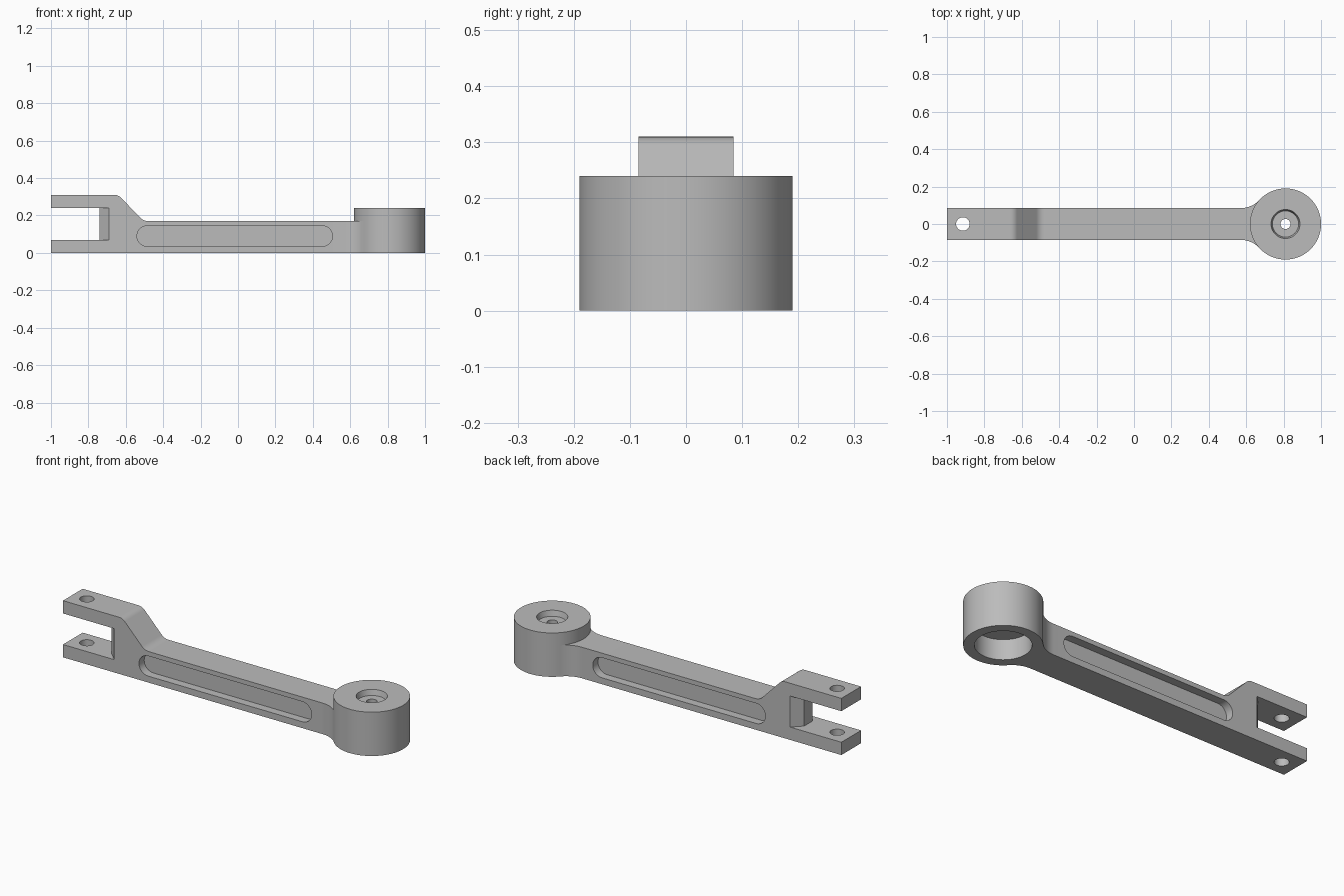
import bpy, bmesh, math
from mathutils import Vector

if "Cube" in bpy.data.objects:
    bpy.data.objects.remove(bpy.data.objects["Cube"])

metal = bpy.data.materials.new("grey_metal")
metal.diffuse_color = (0.5, 0.5, 0.5, 1)
metal.use_nodes = True
metal.node_tree.nodes["Principled BSDF"].inputs["Base Color"].default_value = metal.diffuse_color


def rounded(points, steps=8):
    """Outline from (u, v, fillet radius) corners."""
    out = []
    n = len(points)
    for i, (u, v, r) in enumerate(points):
        p = Vector((u, v))
        if r == 0:
            out.append(p)
            continue
        a = (Vector(points[i - 1][:2]) - p).normalized()
        b = (Vector(points[(i + 1) % n][:2]) - p).normalized()
        half = a.angle(b) / 2
        c = p + (a + b).normalized() * (r / math.sin(half))
        s = p + a * (r / math.tan(half)) - c
        e = p + b * (r / math.tan(half)) - c
        sweep = s.angle_signed(e)
        for k in range(steps + 1):
            t = -sweep * k / steps
            out.append(c + Vector((s.x * math.cos(t) - s.y * math.sin(t),
                                   s.x * math.sin(t) + s.y * math.cos(t))))
    return out


def prism(name, outline, lo, hi, axis="z"):
    """Extrude an outline along z (outline in xy) or along y (outline in xz)."""
    bm = bmesh.new()
    place = (lambda p, d: (p[0], p[1], d)) if axis == "z" else (lambda p, d: (p[0], d, p[1]))
    a = [bm.verts.new(place(p, lo)) for p in outline]
    b = [bm.verts.new(place(p, hi)) for p in outline]
    bm.faces.new(a)
    bm.faces.new(b)
    for i in range(len(a)):
        j = (i + 1) % len(a)
        bm.faces.new((a[i], a[j], b[j], b[i]))
    bmesh.ops.recalc_face_normals(bm, faces=bm.faces)
    me = bpy.data.meshes.new(name)
    bm.to_mesh(me)
    bm.free()
    me.materials.append(metal)
    ob = bpy.data.objects.new(name, me)
    bpy.context.collection.objects.link(ob)
    return ob


def cylinder(name, x, r0, r1, lo, hi, n=64):
    ob = prism(name, [(x + r0 * math.cos(2 * math.pi * i / n),
                       r0 * math.sin(2 * math.pi * i / n)) for i in range(n)], lo, hi)
    for v in ob.data.vertices:
        if v.co.z == ob.data.vertices[n].co.z:
            v.co.x = x + (v.co.x - x) * r1 / r0
            v.co.y *= r1 / r0
    return ob


def combine(target, tool, operation):
    mod = target.modifiers.new("bool", "BOOLEAN")
    mod.operation, mod.solver, mod.object = operation, "EXACT", tool
    bpy.context.view_layer.objects.active = target
    bpy.ops.object.modifier_apply(modifier=mod.name)
    bpy.data.objects.remove(tool)


W, HUB_X, HUB_R, ARM_H = 0.085, 0.81, 0.19, 0.17

# arm with raised fork end, as a side profile
link = prism("link_arm", rounded([
    (-1, 0, 0), (0.50, 0, 0), (0.50, ARM_H, 0), (-0.505, ARM_H, 0.06),
    (-0.64, 0.31, 0.05), (-1, 0.31, 0)]), -W, W, "y")

# neck flaring tangentially into the hub
R = 0.137
cx, cy = 0.57, W + R
end = math.atan2(-cy, HUB_X - cx)
flare = [(cx + R * math.cos(t), cy + R * math.sin(t)) for t in
         [-math.pi / 2 + (end + math.pi / 2) * k / 12 for k in range(13)]]
upper = [(0.45, W)] + flare + [(HUB_X, 0.12)]
neck = prism("neck", upper + [(x, -y) for x, y in reversed(upper)], 0, ARM_H)
combine(link, neck, "UNION")
combine(link, cylinder("hub", HUB_X, HUB_R, HUB_R, 0, 0.24, 96), "UNION")

# fork gap with a chamfered inner end
combine(link, prism("fork_gap", [(-1.1, -0.135), (-0.64, -0.135), (-0.74, -0.035),
                                 (-0.74, 0.035), (-0.64, 0.135), (-1.1, 0.135)],
                    0.07, 0.24), "DIFFERENCE")

# long rounded recess on each side
for s in (-1, 1):
    slot = rounded([(-0.54, 0.035, 0.0549), (0.505, 0.035, 0.0549),
                    (0.505, 0.145, 0.0549), (-0.54, 0.145, 0.0549)])
    combine(link, prism("recess", slot, min(s * 0.04, s * 0.2), max(s * 0.04, s * 0.2), "y"),
            "DIFFERENCE")

# fork pin hole, hub bore, hub top counterbore, hub underside pocket
for name, x, r0, r1, lo, hi in (
        ("pin_hole", -0.915, 0.036, 0.036, -0.1, 0.4),
        ("hub_bore", HUB_X, 0.027, 0.027, -0.1, 0.4),
        ("counterbore", HUB_X, 0.07, 0.078, 0.21, 0.242),
        ("hub_pocket", HUB_X, 0.137, 0.137, -0.1, 0.11)):
    combine(link, cylinder(name, x, r0, r1, lo, hi), "DIFFERENCE")

# smooth curved walls, keep edges crisp
bpy.ops.object.select_all(action="DESELECT")
link.select_set(True)
bpy.context.view_layer.objects.active = link
bpy.ops.object.shade_smooth_by_angle(angle=math.radians(30))
